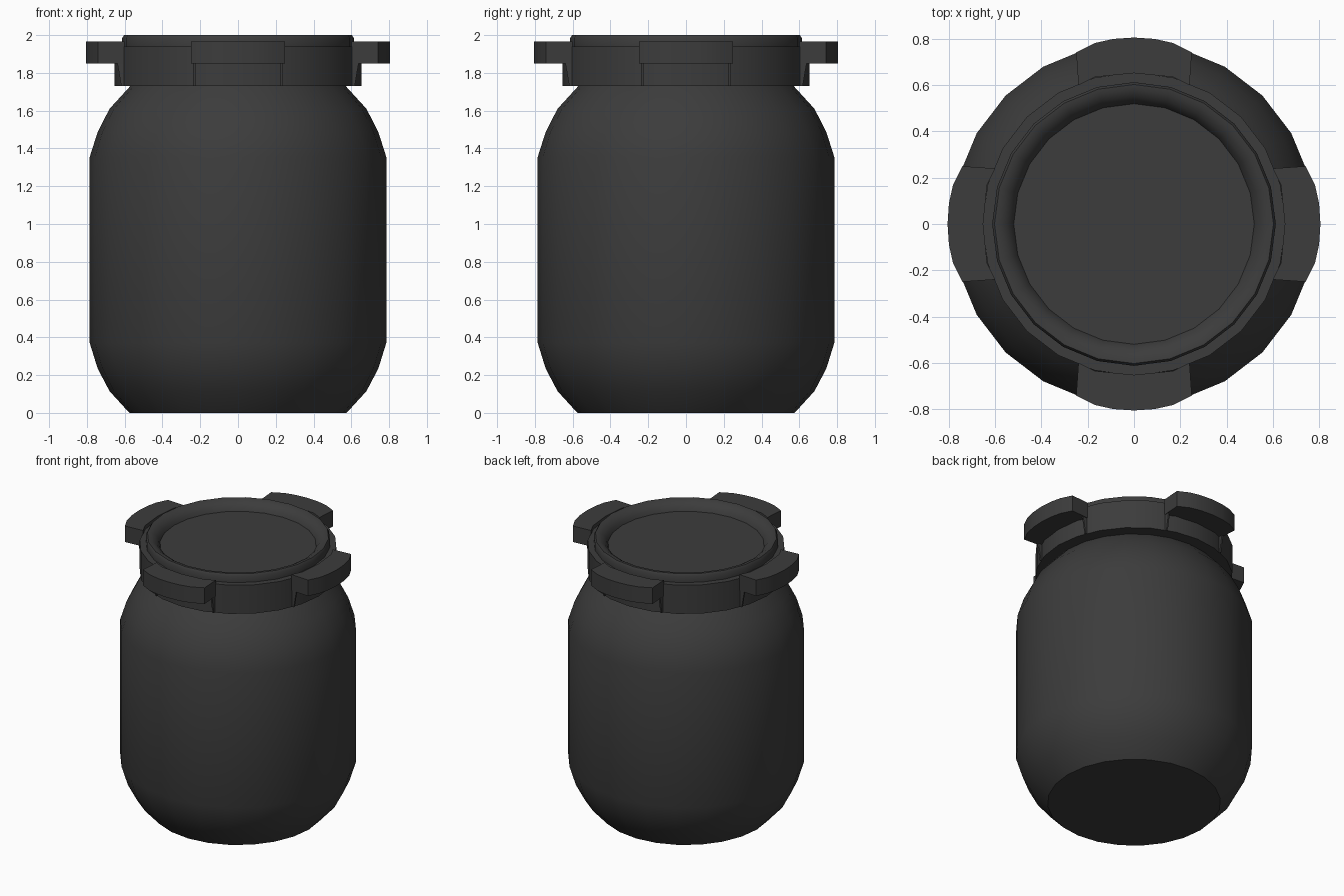
import bpy, bmesh, math
from mathutils import Matrix

if "Cube" in bpy.data.objects:
    bpy.data.objects.remove(bpy.data.objects["Cube"])

SEGMENTS = 24

plastic = bpy.data.materials.new("dark_plastic")
plastic.diffuse_color = (0.045, 0.045, 0.045, 1)
plastic.use_nodes = True
plastic.node_tree.nodes["Principled BSDF"].inputs["Base Color"].default_value = plastic.diffuse_color


def finish(bm, name, angle=35):
    bmesh.ops.recalc_face_normals(bm, faces=bm.faces)
    mesh = bpy.data.meshes.new(name)
    bm.to_mesh(mesh)
    bm.free()
    mesh.materials.append(plastic)
    obj = bpy.data.objects.new(name, mesh)
    bpy.context.collection.objects.link(obj)
    bpy.ops.object.select_all(action='DESELECT')
    obj.select_set(True)
    bpy.context.view_layer.objects.active = obj
    bpy.ops.object.shade_smooth_by_angle(angle=math.radians(angle))
    return obj


def lathe(name, profile):
    """Revolve (radius, z) points around z and cap both ends."""
    bm = bmesh.new()
    rings = []
    for r, z in profile:
        rings.append([bm.verts.new((r * math.cos(2 * math.pi * i / SEGMENTS),
                                    r * math.sin(2 * math.pi * i / SEGMENTS), z))
                      for i in range(SEGMENTS)])
    for a, b in zip(rings, rings[1:]):
        for i in range(SEGMENTS):
            j = (i + 1) % SEGMENTS
            bm.faces.new((a[i], a[j], b[j], b[i]))
    bm.faces.new(rings[0])
    bm.faces.new(rings[-1])
    return finish(bm, name)


def prism(name, bottom, top, turn):
    """Solid between two matching outlines, turned about z."""
    bm = bmesh.new()
    lo = [bm.verts.new(p) for p in bottom]
    hi = [bm.verts.new(p) for p in top]
    n = len(lo)
    bm.faces.new(lo)
    bm.faces.new(hi)
    for i in range(n):
        j = (i + 1) % n
        bm.faces.new((lo[i], lo[j], hi[j], hi[i]))
    bm.transform(Matrix.Rotation(turn, 4, 'Z'))
    return finish(bm, name)


# Barrel with rounded shoulders
lathe("barrel_body", [(0.575, 0), (0.68, 0.115), (0.743, 0.235), (0.785, 0.37),
                      (0.785, 1.355), (0.743, 1.487), (0.68, 1.61),
                      (0.575, 1.725), (0.56, 1.74)])

# Screw collar and lid with sunken centre
lathe("screw_lid", [(0.55, 1.73), (0.655, 1.73), (0.655, 1.94), (0.613, 1.94),
                    (0.613, 1.985), (0.603, 2.0), (0.58, 1.998),
                    (0.55, 1.98), (0.53, 1.958), (0.52, 1.935)])

# Four grip tabs, each with a pair of thin ribs below
right = [(0.24, 0.60), (0.25, 0.742), (0.17, 0.782), (0.09, 0.80)]
inner = [(-0.24, 0.60), (-0.17, 0.635), (0, 0.652), (0.17, 0.635)]
outline = right + [(0, 0.806)] + [(-x, y) for x, y in reversed(right[1:])] + inner
for k in range(4):
    turn = k * math.pi / 2
    prism(f"grip_tab_{k + 1}", [(x, y, 1.85) for x, y in outline],
          [(x, y, 1.967) for x, y in outline], turn)
    for side in (-1, 1):
        x0, x1 = side * 0.225, side * 0.237
        prism(f"tab_rib_{k + 1}_{'left' if side < 0 else 'right'}",
              [(x0, 0.59, 1.73), (x1, 0.59, 1.73), (x1, 0.618, 1.73), (x0, 0.618, 1.73)],
              [(x0, 0.59, 1.86), (x1, 0.59, 1.86), (x1, 0.64, 1.86), (x0, 0.64, 1.86)],
              turn)
